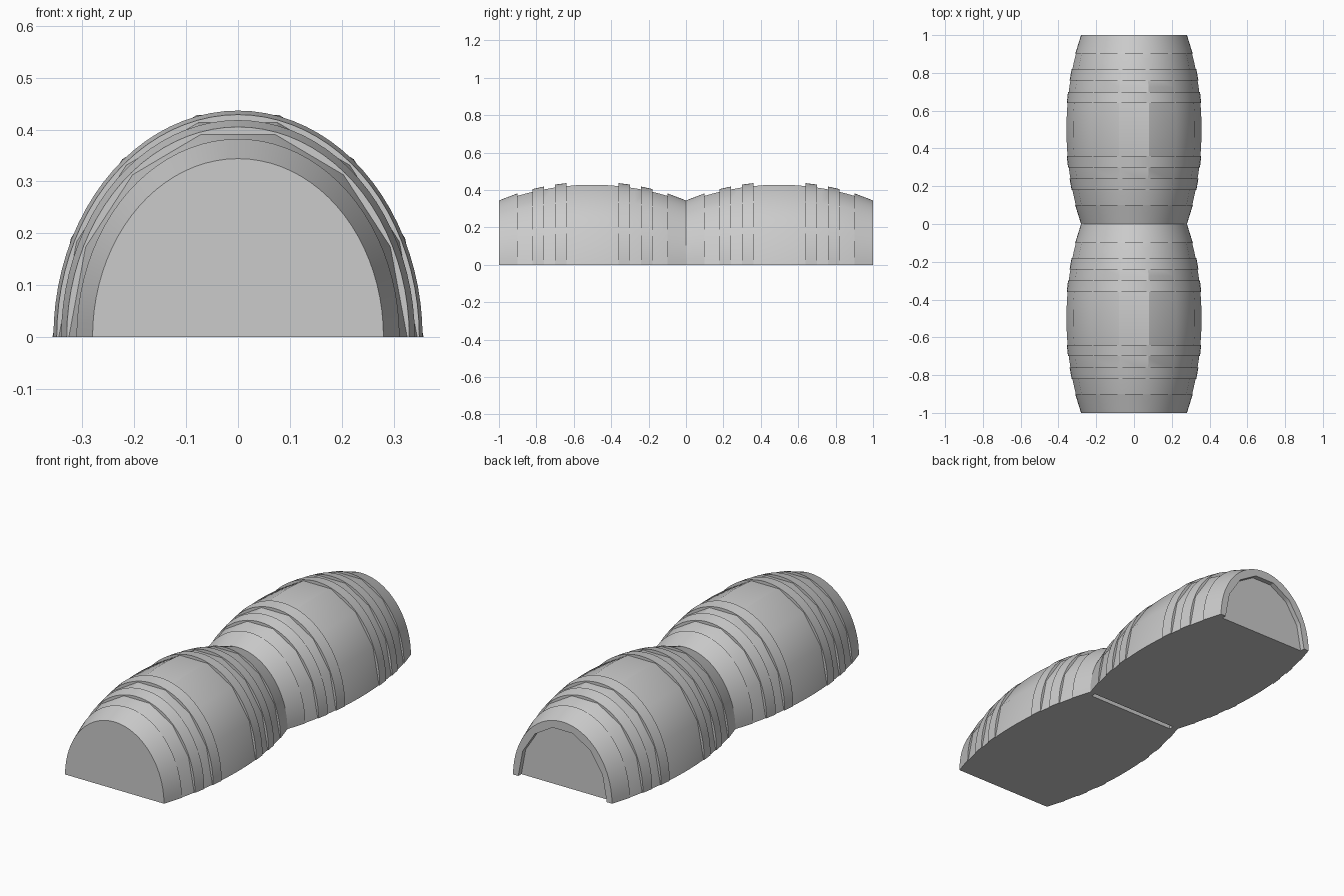
import bpy, bmesh, math

if "Cube" in bpy.data.objects:
    bpy.data.objects.remove(bpy.data.objects["Cube"])

grey = bpy.data.materials.new("plain_grey")
grey.use_nodes = True
colour = (0.6, 0.6, 0.6, 1)
grey.diffuse_color = colour
grey.node_tree.nodes["Principled BSDF"].inputs["Base Color"].default_value = colour

STAVES = 7
ASPECT = 0.815        # half width divided by height
RECESS = 0.475        # inner end panel position


def height(t):
    """Height of the bulging barrel at distance t from its middle."""
    return 0.439 - 0.38 * t * t


def arch(y, h, split, flat):
    """Half-ellipse points; flat keeps them on the straight stave sides."""
    corner = [(math.cos(math.pi * i / STAVES), math.sin(math.pi * i / STAVES))
              for i in range(STAVES + 1)]
    points = []
    for k in range(STAVES * split + 1):
        if flat:
            i = min(k // split, STAVES - 1)
            f = k / split - i
            c, s = [a + (b - a) * f for a, b in zip(corner[i], corner[i + 1])]
        else:
            a = math.pi * k / (STAVES * split)
            c, s = math.cos(a), math.sin(a)
        points.append((c * h * ASPECT, y, max(0.0, s * h)))
    return points


def finish(name, rings, tube=False):
    """Loft the rings, as a ring-shaped tube or a solid with end panels."""
    bm = bmesh.new()
    rows = [[bm.verts.new(p) for p in ring] for ring in rings]
    pairs = list(zip(rows, rows[1:]))
    if tube:
        pairs.append((rows[-1], rows[0]))
    for a, b in pairs:
        for i in range(len(a) - 1):
            bm.faces.new((a[i], a[i + 1], b[i + 1], b[i]))
        if not tube:
            bm.faces.new((a[-1], a[0], b[0], b[-1]))
    if tube:
        for end in (0, -1):
            bm.faces.new([row[end] for row in rows])
    else:
        bm.faces.new(rows[0])
        bm.faces.new(rows[-1])
    bmesh.ops.recalc_face_normals(bm, faces=bm.faces)
    mesh = bpy.data.meshes.new(name)
    bm.to_mesh(mesh)
    bm.free()
    mesh.materials.append(grey)
    obj = bpy.data.objects.new(name, mesh)
    bpy.context.collection.objects.link(obj)
    bpy.ops.object.select_all(action='DESELECT')
    obj.select_set(True)
    bpy.context.view_layer.objects.active = obj
    bpy.ops.object.shade_smooth_by_angle(angle=math.radians(30))


def build_barrel(label, centre):
    # Stave body, flat underneath
    steps = 14
    ts = [-0.4 + (RECESS + 0.4) * i / steps for i in range(steps + 1)]
    finish(label + "_barrel_body",
           [arch(centre + t, height(t), 1, True) for t in ts])

    # Front end hoop with its flush panel
    finish(label + "_barrel_front_end",
           [arch(centre - 0.5, 0.344, 6, False),
            arch(centre - 0.4, 0.382, 6, False)])

    # Back end hoop, standing proud of the recessed panel
    finish(label + "_barrel_back_rim",
           [arch(centre + 0.4, 0.382, 6, False),
            arch(centre + 0.5, 0.344, 6, False),
            arch(centre + 0.5, 0.308, 6, True),
            arch(centre + 0.4, 0.308, 6, True)], tube=True)

    # Narrow hoops, mirrored about the middle
    for side, word in ((-1, "front"), (1, "back")):
        for part, start, stop in (("inner", 0.14, 0.2), ("outer", 0.26, 0.32)):
            a, b = side * start, side * stop
            finish(f"{label}_barrel_{word}_{part}_hoop",
                   [arch(centre + a, height(a) + 0.005, 6, False),
                    arch(centre + b, height(b) + 0.005, 6, False),
                    arch(centre + b, height(b), 6, True),
                    arch(centre + a, height(a), 6, True)], tube=True)


build_barrel("front", -0.5)
build_barrel("back", 0.5)
